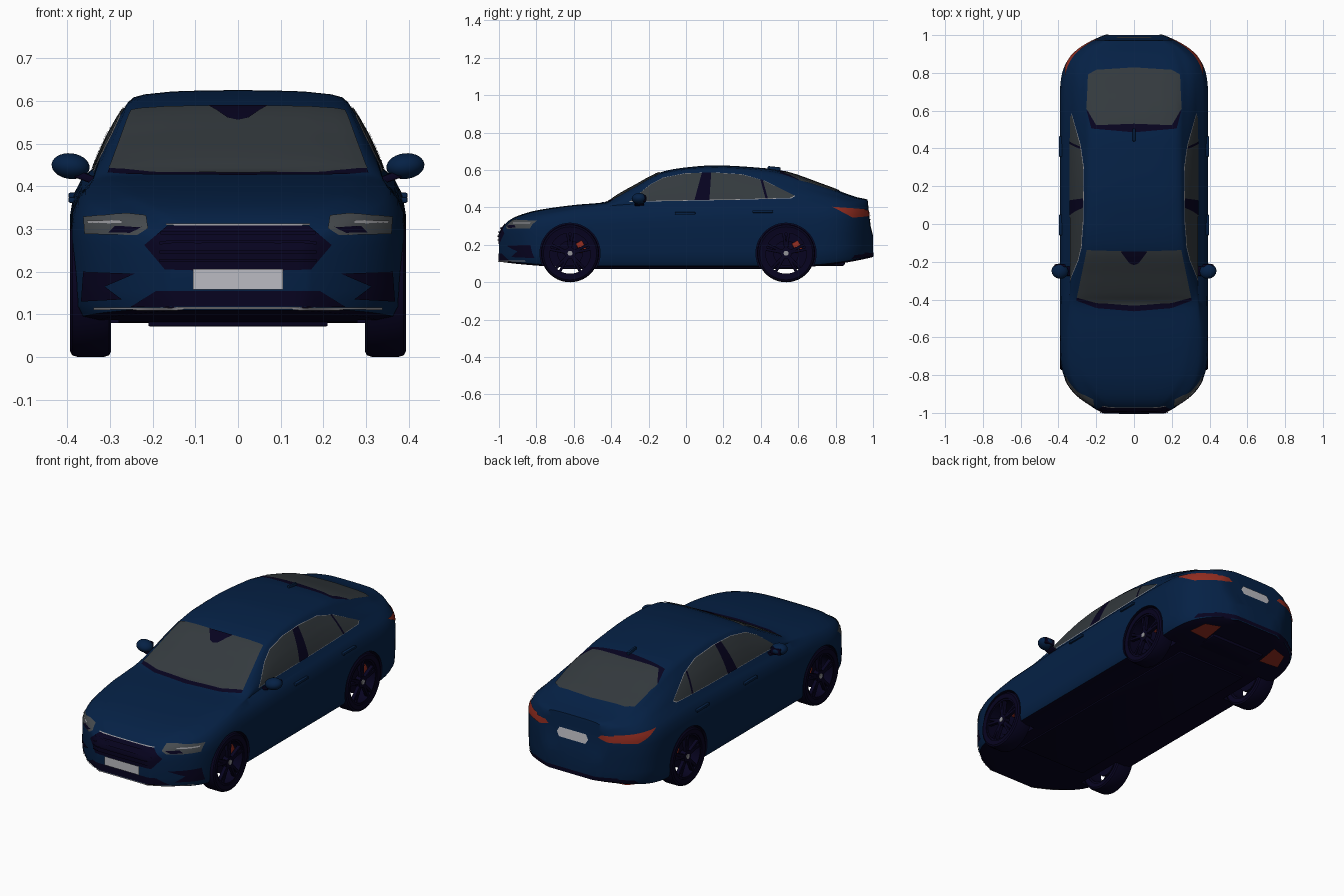
import bpy, bmesh, math
from mathutils import Vector, Matrix
from mathutils.bvhtree import BVHTree

if "Cube" in bpy.data.objects:
    bpy.data.objects.remove(bpy.data.objects["Cube"])

def mat(name, r, g, b):
    m = bpy.data.materials.new(name)
    m.diffuse_color = (r, g, b, 1)
    m.use_nodes = True
    m.node_tree.nodes["Principled BSDF"].inputs["Base Color"].default_value = m.diffuse_color
    return m

BLUE = mat("deep_blue", .0015, .015, .06)
BLACK = mat("navy_black", .002, .001, .014)
GLASS = mat("grey_glass", .034, .042, .048)
RED = mat("red", .28, .025, .014)
WHITE = mat("plate_white", .5, .5, .54)
CHROME = mat("chrome_grey", .3, .3, .32)
LAMP = mat("lamp_grey", .06, .068, .075)

def obj(name, bm, *mats):
    me = bpy.data.meshes.new(name)
    bm.to_mesh(me)
    bm.free()
    for m in mats:
        me.materials.append(m)
    o = bpy.data.objects.new(name, me)
    bpy.context.collection.objects.link(o)
    return o

# Body stations: y, belt height, roof edge half width, roof edge height, top height
ST = [(-1, .25, .09, .255, .258), (-.985, .275, .12, .283, .288), (-.95, .305, .17, .32, .328),
      (-.9, .33, .22, .345, .355), (-.8, .352, .275, .375, .384), (-.6, .385, .3, .406, .413),
      (-.42, .407, .318, .422, .43), (-.38, .411, .317, .435, .457), (-.28, .418, .3, .488, .514),
      (-.12, .425, .267, .572, .593), (0, .43, .26, .593, .614), (.15, .435, .257, .597, .625),
      (.42, .442, .255, .575, .61), (.52, .443, .257, .554, .593), (.75, .435, .265, .486, .515),
      (.92, .42, .22, .44, .453), (.971, .4, .15, .434, .442), (.977, .35, .12, .37, .38),
      (1, .24, .07, .245, .25)]

def slope(i, k):
    if i in (0, len(ST) - 1):
        return 0
    a, b = ((ST[j+1][k] - ST[j][k]) / (ST[j+1][0] - ST[j][0]) for j in (i - 1, i))
    return 0 if a * b <= 0 else 2 * a * b / (a + b)

def stations():
    for i in range(len(ST) - 1):
        d = ST[i+1][0] - ST[i][0]
        n = max(2, round(d / .025))
        for t in (j / n for j in range(n)):
            yield [ST[i][0] + d * t] + [
                (2*t**3 - 3*t*t + 1) * ST[i][k] + (t**3 - 2*t*t + t) * d * slope(i, k)
                + (3*t*t - 2*t**3) * ST[i+1][k] + (t**3 - t*t) * d * slope(i+1, k) for k in range(1, 5)]
    yield ST[-1]

def half_section(y, zl, wr, zr, zt):
    t = max(0, (abs(y) - .55) / .45)
    w = .393 - (.235 * t**4.2 if y < 0 else .24 * t**5)  # rounded plan outline
    zb = .08 + (.03 if y < 0 else .055) * t**2           # floor rises to both ends
    wb = w * .862 + .018 * min(1, max(0, (-y - .36) / .2))
    h = zl - zb
    p = [(0, zb), (.5*w, zb), (.85*w, zb), (.95*w, zb + .008), (.985*w, zb + .03), (.995*w, zb + .25*h),
         (w, zb + .5*h), (w, zb + .7*h), (wb + .85*(w-wb), zb + .83*h), (wb + .5*(w-wb), zb + .93*h), (wb, zl)]
    p += [(wb + (wr-wb)*t + .008*math.sin(math.pi*t), zl + (zr-zl)*t) for t in (.25, .5, .75, 1)]
    return p + [(wr*f, zr + (zt-zr)*(1 - f**6)**.5 * (1 - .25*f*f)) for f in (.95, .85, .6, .3, 0)]

# Body shell lofted along y, dark underside
bm = bmesh.new()
rings = []
for s in stations():
    h = half_section(*s)
    rings.append([bm.verts.new((x, s[0], z)) for x, z in h + [(-x, z) for x, z in h[-2:0:-1]]])
for a, b in zip(rings, rings[1:]):
    for i in range(len(a)):
        bm.faces.new((a[i-1], a[i], b[i], b[i-1]))
bm.faces.new(rings[0])
bm.faces.new(rings[-1])
bmesh.ops.recalc_face_normals(bm, faces=bm.faces[:])
for f in bm.faces:
    f.material_index = 1 if f.normal.z < -.6 else 0
TREE = BVHTree.FromBMesh(bm)
body = obj("body_shell", bm, BLUE, BLACK)

def cyl(name, c, r, depth, *mats):
    bm = bmesh.new()
    bmesh.ops.create_cone(bm, cap_ends=True, segments=48, radius1=r, radius2=r, depth=depth,
        matrix=Matrix.Translation(c) @ Matrix.Rotation(math.pi/2, 4, 'Y'))
    for f in bm.faces:
        f.material_index = len(mats) - 1
    return obj(name, bm, *mats)

# Wheel arches
WHEELS = (-.62, .535)
for wy in WHEELS:
    for s in (1, -1):
        cut = cyl("arch_cutter", (s*.39, wy, .155), .161, .22, BLUE, BLACK)
        cut.hide_render = True
        md = body.modifiers.new("arch", 'BOOLEAN')
        md.operation, md.solver, md.object = 'DIFFERENCE', 'EXACT', cut
        bpy.context.view_layer.objects.active = body
        bpy.ops.object.modifier_apply(modifier=md.name)
        bpy.data.objects.remove(cut)

# Thin panel: flat outline projected onto the body along an axis
def panel(name, pts, axis, sign, m, off=.004, pair=False):
    ax = 'xyz'.index(axis)
    others = [k for k in range(3) if k != ax]
    for s in ((1, -1) if pair else (1,)):
        bm = bmesh.new()
        for p in pts:
            v = bm.verts.new()
            v.co[others[0]], v.co[others[1]] = p
            v.co.x *= s
        bm.faces.new(bm.verts[:])
        for k in others:
            lo, hi = min(v.co[k] for v in bm.verts), max(v.co[k] for v in bm.verts)
            n = max(1, math.ceil((hi - lo) / .015))
            for i in range(1, n):
                co, no = Vector(), Vector()
                co[k], no[k] = lo + (hi - lo) * i / n, 1
                bmesh.ops.bisect_plane(bm, geom=bm.verts[:] + bm.edges[:] + bm.faces[:], plane_co=co, plane_no=no)
        d = Vector()
        d[ax] = -sign * (s if ax == 0 else 1)
        missed = []
        for v in bm.verts:
            hit, nor, _, _ = TREE.ray_cast(v.co - d * 2, d)
            if hit:
                v.co = hit + nor * off
            else:
                missed.append(v)
        bmesh.ops.delete(bm, geom=missed, context='VERTS')
        bm.normal_update()
        for f in bm.faces:
            if f.normal.dot(d) > 0:
                f.normal_flip()
        obj(name, bm, m)

def sym(*pts):
    return list(pts) + [(-x, y) for x, y in reversed(pts) if x]

def rect(a, b, c, d):
    return [(a, c), (b, c), (b, d), (a, d)]

# Windscreen and rear window
panel("cowl", sym((0, -.462), (.2, -.445), (.305, -.405), (.3, -.38), (0, -.42)), 'z', 1, BLACK, .002)
panel("windscreen", sym((0, -.432), (.2, -.417), (.302, -.388), (.25, -.137), (0, -.145)), 'z', 1, GLASS)
panel("sensor_patch", sym((0, -.215), (.025, -.205), (.07, -.145), (0, -.145)), 'z', 1, BLACK, .006)
panel("rear_window_surround", sym((0, .485), (.225, .505), (.25, .6), (0, .6)), 'z', 1, BLACK, .002)
panel("rear_window", sym((0, .53), (.2, .522), (.25, .61), (.243, .79), (.2, .815), (0, .828)), 'z', 1, GLASS)

# Side windows with bright trim and dark pillars
SIDE = [(-.3, .432), (-.19, .52), (-.12, .557), (0, .58), (.15, .584), (.3, .574), (.42, .54),
        (.58, .462), (.56, .45), (.3, .443)]
TRIM = [(.14 + (y - .14) * 1.01, .51 + (z - .51) * 1.035) for y, z in SIDE]
panel("window_trim", TRIM, 'x', 1, CHROME, .002, True)
panel("side_window", SIDE, 'x', 1, GLASS, .004, True)
panel("middle_pillar", [(.045, .437), (.125, .439), (.135, .584), (.085, .583)], 'x', 1, BLACK, .006, True)
panel("rear_divider", [(.425, .446), (.438, .446), (.41, .543), (.397, .547)], 'x', 1, BLACK, .006, True)

# Front: grille, slats, lamps, vents, number plate
panel("grille", sym((0, .306), (.165, .306), (.218, .262), (.17, .205), (0, .2)), 'y', -1, BLACK, .003)
panel("grille_trim", rect(-.168, .168, .306, .31), 'y', -1, CHROME)
for i in range(4):
    panel("grille_slat", rect(-.18, .18, .222 + .02*i, .229 + .02*i), 'y', -1, BLACK, .009)
panel("headlight", [(.21, .3), (.235, .285), (.357, .288), (.36, .328), (.26, .335), (.215, .33)], 'y', -1, LAMP, .003, True)
panel("headlight_shade", [(.225, .302), (.25, .29), (.3, .291), (.285, .306)], 'y', -1, BLACK, .005, True)
panel("headlight_strip", rect(.27, .35, .312, .318), 'y', -1, CHROME, .005, True)
panel("lower_intake", sym((0, .155), (.19, .155), (.25, .118), (0, .118)), 'y', -1, BLACK, .003)
panel("side_vent", [(.24, .195), (.36, .2), (.365, .13), (.27, .135), (.31, .165)], 'y', -1, BLACK, .003, True)
panel("bumper_strip", rect(-.335, .335, .112, .117), 'y', -1, CHROME)
panel("front_number_plate", rect(-.105, .105, .158, .206), 'y', -1, WHITE, .01)

# Rear: lamps, number plate, lower bumper, reflectors
panel("tail_light", [(.15, .365), (.2, .352), (.25, .35), (.25, .385), (.17, .383)], 'y', 1, RED, .004, True)
panel("tail_light_side", [(.78, .402), (.955, .39), (.968, .352), (.89, .345)], 'x', 1, RED, .004, True)
panel("rear_number_plate", sym((0, .315), (.08, .315), (.095, .34), (.08, .365), (0, .365)), 'y', 1, WHITE, .005)
panel("rear_diffuser", rect(-.25, .25, .138, .158), 'y', 1, BLACK, .003)
panel("diffuser_side", [(.88, .125), (.995, .14), (.995, .158), (.9, .145)], 'x', 1, BLACK, .003, True)
panel("under_reflector", [(.18, .8), (.3, .81), (.27, .9), (.18, .925)], 'z', -1, RED, .008, True)

def box(name, c, size, m, bevel=.003, rot=Matrix()):
    bm = bmesh.new()
    bmesh.ops.create_cube(bm, size=1, matrix=Matrix.Diagonal((*size, 1)))
    bmesh.ops.bevel(bm, geom=bm.edges[:], offset=bevel, segments=2, affect='EDGES', profile=.5)
    bmesh.ops.transform(bm, matrix=Matrix.Translation(c) @ rot, verts=bm.verts[:])
    obj(name, bm, m)

def lathe(name, prof, c, m, n=56):
    bm = bmesh.new()
    rs = [[bm.verts.new((c.x + x, c.y + r*math.cos(a), c.z + r*math.sin(a))) for r, x in prof]
          for a in (2*math.pi*i/n for i in range(n))]
    for i in range(n):
        for k in range(len(prof)):
            bm.faces.new((rs[i-1][k-1], rs[i-1][k], rs[i][k], rs[i][k-1]))
    bmesh.ops.recalc_face_normals(bm, faces=bm.faces[:])
    obj(name, bm, m)

TYRE = [(.118, .045), (.142, .048), (.151, .043), (.155, .03)]
for s in (1, -1):
    # Wheels with open twin spokes, brake disc and caliper
    for wy in WHEELS:
        c = Vector((s*.345, wy, .155))
        lathe("tyre", TYRE + [(r, -x) for r, x in TYRE[::-1]], c, BLACK)
        lathe("rim", [(.109, -.04), (.12, -.04), (.12, .04), (.109, .04)], c, BLACK)
        for k in range(10):
            R = Matrix.Rotation(2*math.pi*(k // 2)/5 + (.12 if k % 2 else -.12), 4, 'X')
            box("spoke", c + R @ Vector((s*.028, 0, .065)), (.02, .015, .096), BLACK, .003, R)
        cyl("hub", c + Vector((s*.025, 0, 0)), .03, .03, BLACK)
        cyl("hub_cap", c + Vector((s*.04, 0, 0)), .013, .006, CHROME)
        cyl("brake_disc", c - Vector((s*.01, 0, 0)), .068, .012, BLACK)
        R = Matrix.Rotation(math.radians(-60), 4, 'X')
        box("brake_caliper", c + R @ Vector((0, 0, .07)), (.03, .06, .04), RED, .005, R)
    # Door mirrors and handles
    bm = bmesh.new()
    bmesh.ops.create_uvsphere(bm, u_segments=24, v_segments=14, radius=1,
        matrix=Matrix.Translation((s*.392, -.25, .447)) @ Matrix.Rotation(s*.2, 4, 'Z')
        @ Matrix.Rotation(-s*.12, 4, 'Y') @ Matrix.Diagonal((.045, .04, .03, 1)))
    obj("mirror_housing", bm, BLUE)
    box("mirror_glass", (s*.392, -.222, .447), (.06, .018, .036), BLACK, .006)
    box("mirror_stalk", (s*.36, -.25, .422), (.065, .05, .018), BLACK, .004, Matrix.Rotation(-s*.35, 4, 'Y'))
    for y, z in ((-.005, .368), (.41, .378)):
        box("door_handle", (s*.387, y, z), (.02, .11, .014), BLUE, .004)

# Underside tray, silencer, axles and roof fin
box("floor_tray", (0, -.02, .083), (.42, 1.3, .022), BLACK)
box("silencer", (0, .78, .108), (.34, .14, .04), BLACK, .012)
for wy in WHEELS:
    cyl("axle", (0, wy, .155), .018, .66, BLACK)
box("roof_fin", (0, .47, .602), (.014, .07, .032), BLUE, .006, Matrix.Rotation(-.1, 4, 'X'))

bpy.ops.object.select_all(action='SELECT')
bpy.context.view_layer.objects.active = body
bpy.ops.object.shade_smooth_by_angle(angle=math.radians(35))
